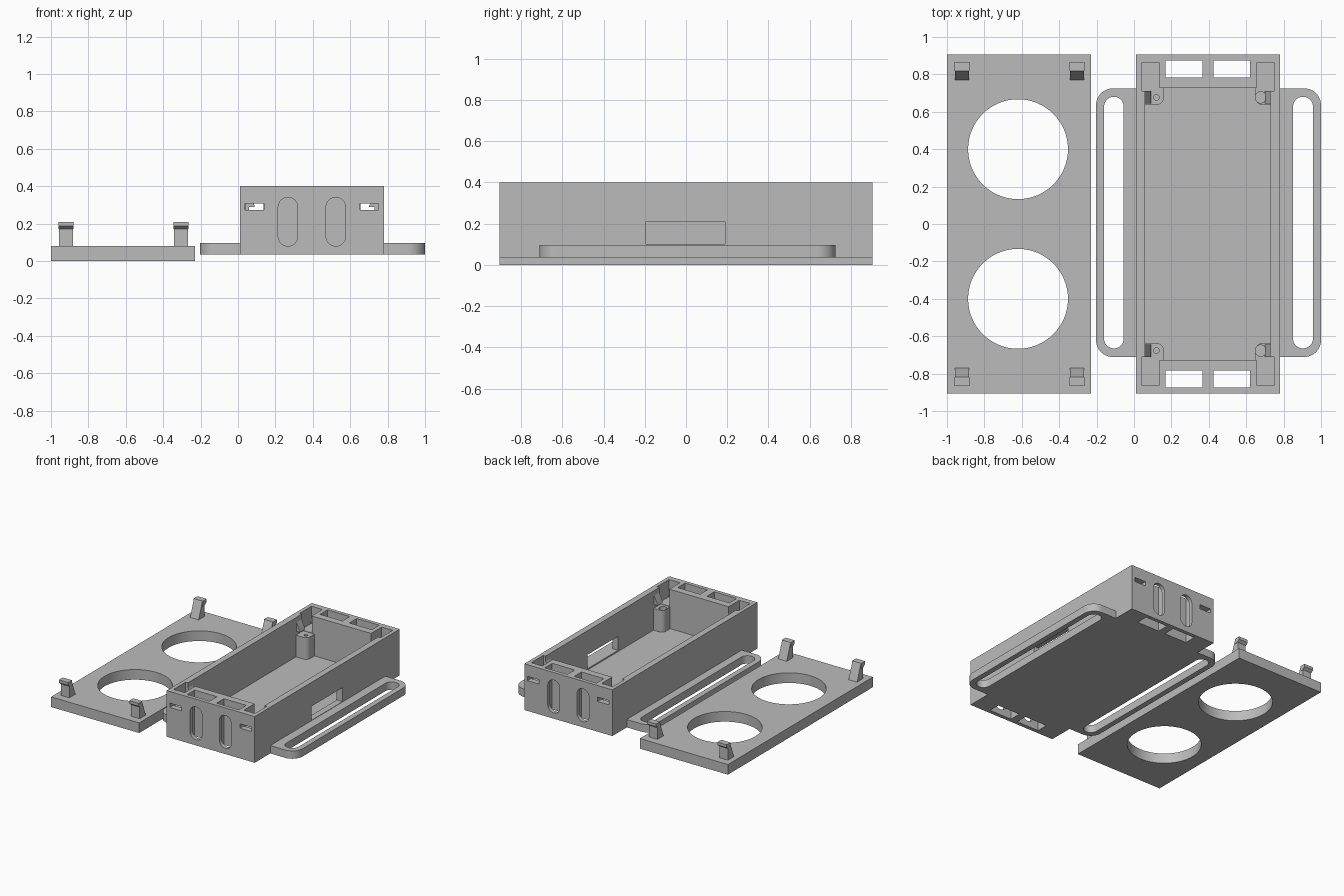
import bpy, bmesh, math
from mathutils import Vector

cube = bpy.data.objects.get("Cube")
if cube:
    bpy.data.objects.remove(cube, do_unlink=True)

grey = bpy.data.materials.new("plain_grey")
grey.use_nodes = True
COLOUR = (0.5, 0.5, 0.5, 1)
grey.diffuse_color = COLOUR
grey.node_tree.nodes["Principled BSDF"].inputs["Base Color"].default_value = COLOUR


def prism(name, profile, axis, lo, hi):
    """Extrude a 2D profile along an axis: z takes (x, y), y takes (x, z), x takes (y, z)."""
    place = {"z": lambda a, b, h: (a, b, h),
             "y": lambda a, b, h: (a, h, b),
             "x": lambda a, b, h: (h, a, b)}[axis]
    bm = bmesh.new()
    base = bm.faces.new([bm.verts.new(place(a, b, lo)) for a, b in profile])
    top = bmesh.ops.extrude_face_region(bm, geom=[base])["geom"]
    shift = Vector(place(0, 0, hi - lo))
    bmesh.ops.translate(bm, vec=shift, verts=[g for g in top if isinstance(g, bmesh.types.BMVert)])
    bmesh.ops.recalc_face_normals(bm, faces=bm.faces)
    mesh = bpy.data.meshes.new(name)
    bm.to_mesh(mesh)
    bm.free()
    mesh.materials.append(grey)
    obj = bpy.data.objects.new(name, mesh)
    bpy.context.collection.objects.link(obj)
    return obj


def rounded(a0, a1, b0, b1, radii, steps=12):
    """Rectangle with a radius per corner: low-low, high-low, high-high, low-high."""
    pts = []
    corners = [(a0, b0, 1, 1), (a1, b0, -1, 1), (a1, b1, -1, -1), (a0, b1, 1, -1)]
    for i, ((a, b, sa, sb), r) in enumerate(zip(corners, radii)):
        if r == 0:
            pts.append((a, b))
            continue
        for k in range(steps + 1):
            t = math.pi + (i + k / steps) * math.pi / 2
            pts.append((a + sa * r + r * math.cos(t), b + sb * r + r * math.sin(t)))
    return pts


def stadium(a0, a1, b0, b1):
    r = (a1 - a0) / 2 - 0.0005
    return rounded(a0, a1, b0, b1, [r] * 4)


def circle(a, b, r, n=64):
    return [(a + r * math.cos(math.tau * k / n), b + r * math.sin(math.tau * k / n)) for k in range(n)]


def block(name, x0, x1, y0, y1, z0, z1):
    y0, y1 = sorted((y0, y1))
    return prism(name, [(x0, y0), (x1, y0), (x1, y1), (x0, y1)], "z", z0, z1)


def carve(obj, cutters):
    """Subtract each cutter, bake the result and discard the cutters."""
    for c in cutters:
        c.hide_render = True
        m = obj.modifiers.new("cut", "BOOLEAN")
        m.operation, m.solver, m.object = "DIFFERENCE", "EXACT", c
    dg = bpy.context.evaluated_depsgraph_get()
    mesh = bpy.data.meshes.new_from_object(obj.evaluated_get(dg))
    obj.modifiers.clear()
    obj.data = mesh
    for c in cutters:
        bpy.data.objects.remove(c, do_unlink=True)


END = 0.905
parts = []

# Lid plate with two round openings
lid = block("lid_plate", -1, -0.23, -END, END, 0, 0.08)
carve(lid, [prism("cutter", circle(-0.62, s * 0.4, 0.267), "z", -0.1, 0.2) for s in (-1, 1)])
parts.append(lid)

# Tapered snap clips with outward hooks
for x in (-0.92, -0.305):
    for s, end in ((-1, "front"), (1, "back")):
        stem = [(0.767, 0.075), (0.845, 0.075), (0.845, 0.209), (0.817, 0.209)]
        hook = [(0.817, 0.17), (0.843, 0.17), (0.865, 0.187), (0.865, 0.21), (0.817, 0.21)]
        for label, prof, w in (("stem", stem, 0.037), ("hook", hook, 0.04)):
            parts.append(prism(f"{end}_clip_{label}", [(s * y, z) for y, z in prof], "x", x - w, x + w))

# Open box
X0, X1, BASE, FLOOR, TOP = 0.01, 0.78, 0.035, 0.09, 0.4
IN0, IN1, IN_Y = 0.06, 0.73, 0.727
MID = (X0 + X1) / 2
box = block("box_body", X0, X1, -END, END, BASE, TOP)
cutters = [block("cutter", IN0, IN1, -IN_Y, IN_Y, FLOOR, 0.5),
           block("cutter", 0.7, 0.85, -0.195, 0.19, 0.1, 0.21)]
for s in (-1, 1):
    for m in (-1, 1):
        # vertical shaft, oval vent, clip notch and clip window
        c = MID + m * 0.128
        cutters.append(block("cutter", c - 0.098, c + 0.098, s * 0.783, s * 0.875, 0, 0.5))
        cutters.append(prism("cutter", stadium(c - 0.052, c + 0.052, 0.08, 0.34), "y",
                             *sorted((s * 0.83, s * 0.95))))
        c = MID + m * 0.307
        cutters.append(block("cutter", c - 0.048, c + 0.048, s * 0.71, s * 0.86, 0.265, 0.5))
        cutters.append(block("cutter", c - 0.05, c + 0.05, s * 0.84, s * 0.95, 0.274, 0.308))
carve(box, cutters)
parts.append(box)

# Corner posts with screw holes, and wedge catches on the walls above them
for s, end in ((-1, "front"), (1, "back")):
    for m, side, width, hole_x, hole_r in ((-1, "right", 0.1, 0.12, 0.015), (1, "left", 0.083, 0.677, 0.03)):
        x0, x1 = (IN0 - 0.01, IN0 + width) if m < 0 else (IN1 - width, IN1 + 0.01)
        y0, y1 = sorted((s * 0.637, s * (IN_Y + 0.01)))
        radii = [0.04 if (a == -m and b == -s) else 0 for a, b in ((-1, -1), (1, -1), (1, 1), (-1, 1))]
        post = prism(f"{end}_{side}_post", rounded(x0, x1, y0, y1, radii), "z", FLOOR - 0.01, 0.262)
        carve(post, [prism("cutter", circle(hole_x, s * 0.677, hole_r, 24), "z", 0.12, 0.4)])
        wall = IN0 if m < 0 else IN1
        wedge = [(wall + m * 0.01, 0.288), (wall - m * 0.03, 0.288),
                 (wall - m * 0.025, 0.305), (wall, 0.36), (wall + m * 0.01, 0.36)]
        catch = prism(f"{end}_{side}_catch", wedge, "y", *sorted((s * 0.645, s * 0.71)))
        parts += [post, catch]

# Slotted strap wings on both long sides
for name, x0, x1, s0, s1, radii in (
        ("right_strap_wing", -0.203, X0 + 0.02, -0.16, -0.055, (0.09, 0, 0, 0.09)),
        ("left_strap_wing", X1 - 0.02, 1.0, 0.85, 0.957, (0, 0.09, 0.09, 0))):
    wing = prism(name, rounded(x0, x1, -0.711, 0.725, radii), "z", BASE, 0.097)
    carve(wing, [prism("cutter", stadium(s0, s1, -0.665, 0.68), "z", 0, 0.2)])
    parts.append(wing)

# Smooth the curved walls, keep the edges sharp
bpy.ops.object.select_all(action="DESELECT")
for p in parts:
    p.select_set(True)
bpy.context.view_layer.objects.active = box
bpy.ops.object.shade_smooth_by_angle(angle=math.radians(25))
